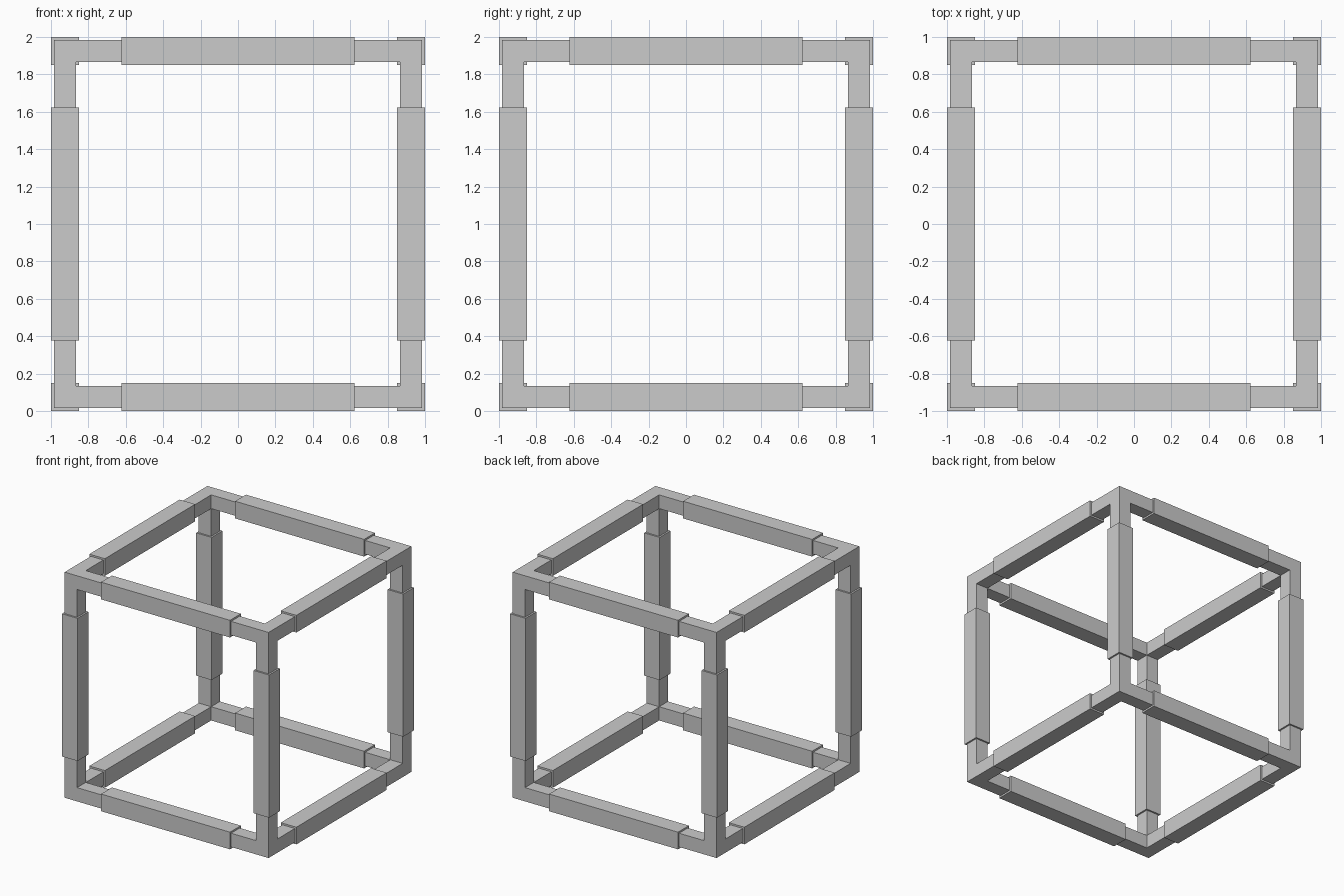
import bpy
import bmesh
from mathutils import Vector

if "Cube" in bpy.data.objects:
    bpy.data.objects.remove(bpy.data.objects["Cube"])

C = 0.925        # bar centreline distance from the cube's centre
THIN = 0.12      # frame bar width
THICK = 0.15     # sleeve width
SLEEVE = 1.246   # sleeve length
INNER = 2 * C - THIN
OUTER = 2 * C + THIN

grey = bpy.data.materials.new("light_grey")
grey.diffuse_color = (0.6, 0.6, 0.6, 1)
grey.use_nodes = True
grey.node_tree.nodes["Principled BSDF"].inputs["Base Color"].default_value = grey.diffuse_color


def add_box(bm, centre, size):
    verts = bmesh.ops.create_cube(bm, size=1)["verts"]
    for v in verts:
        v.co = Vector(c + p * s for c, p, s in zip(centre, v.co, size))


def bars(name, axis, width, length):
    """Four parallel bars along one axis, at the cube's edges."""
    bm = bmesh.new()
    for a in (-C, C):
        for b in (-C, C):
            centre, size = [a, b], [width, width]
            centre.insert(axis, 0)
            size.insert(axis, length)
            centre[2] += 1
            add_box(bm, centre, size)
    mesh = bpy.data.meshes.new(name)
    bm.to_mesh(mesh)
    bm.free()
    mesh.materials.append(grey)
    obj = bpy.data.objects.new(name, mesh)
    bpy.context.collection.objects.link(obj)


# Thin frame: posts run full height, cross bars fit between them
bars("corner_posts", 2, THIN, OUTER)
bars("width_bars", 0, THIN, INNER)
bars("depth_bars", 1, THIN, INNER)

# Thicker sleeves around the middle of every bar
for axis, label in enumerate(("width", "depth", "height")):
    bars(label + "_sleeves", axis, THICK, SLEEVE)
